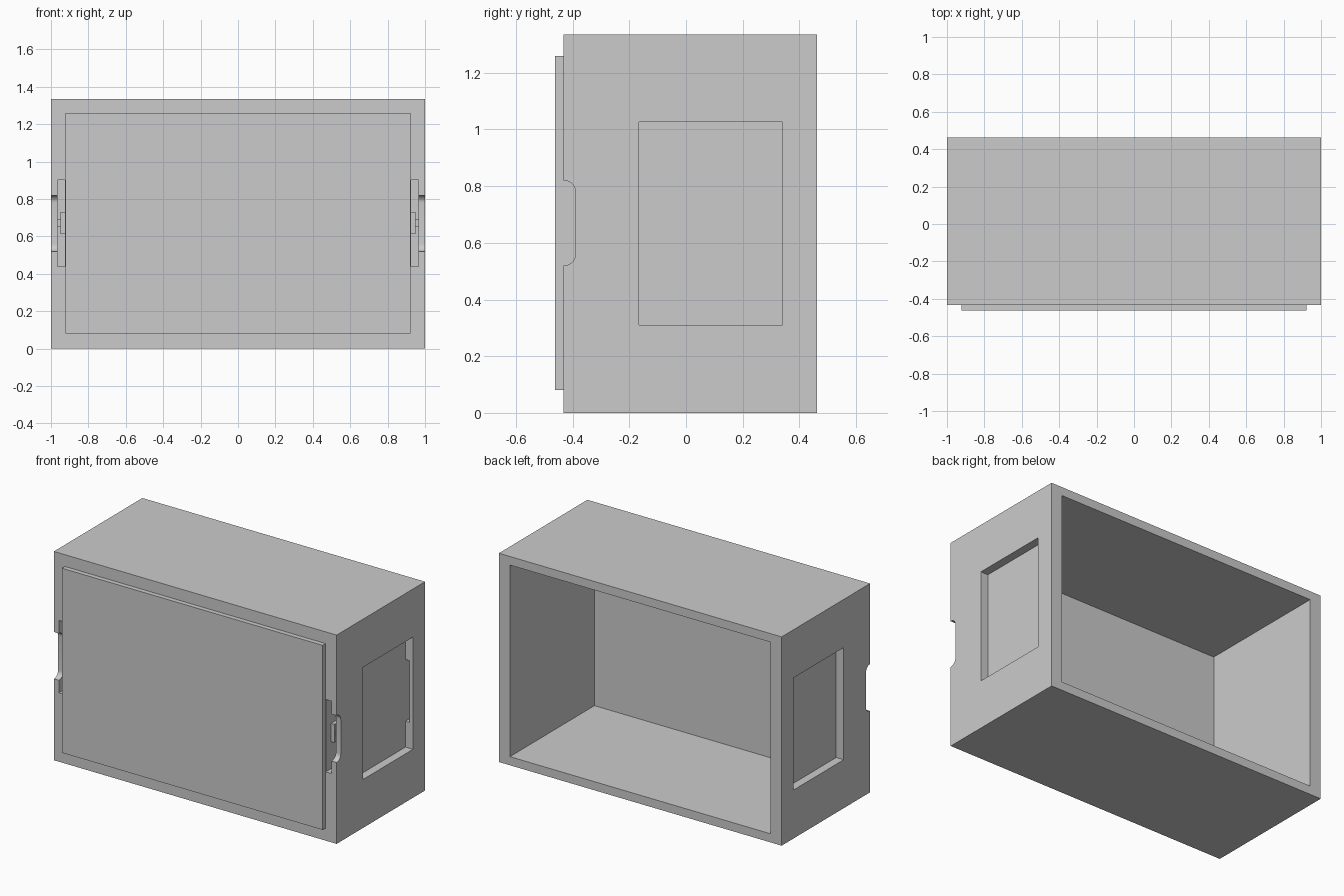
import bpy, bmesh
from mathutils import Vector

cube = bpy.data.objects.get("Cube")
if cube:
    bpy.data.objects.remove(cube, do_unlink=True)

grey = bpy.data.materials.new("plain grey")
grey.use_nodes = True
colour = (0.6, 0.6, 0.6, 1)
grey.diffuse_color = colour
grey.node_tree.nodes["Principled BSDF"].inputs["Base Color"].default_value = colour


def box(name, x, y, z, round_radius=0):
    """Box from min/max pairs; optionally rounds the two rear edges along x."""
    bm = bmesh.new()
    bmesh.ops.create_cube(bm, size=1)
    for v in bm.verts:
        v.co = Vector(r[0] if c < 0 else r[1] for r, c in zip((x, y, z), v.co))
    if round_radius:
        rear = [e for e in bm.edges if all(v.co.y == max(w.co.y for w in bm.verts) for v in e.verts)
                and abs(e.verts[0].co.x - e.verts[1].co.x) > 0.01]
        bmesh.ops.bevel(bm, geom=rear, offset=round_radius, segments=8,
                        profile=0.5, affect='EDGES')
    bmesh.ops.recalc_face_normals(bm, faces=bm.faces)
    mesh = bpy.data.meshes.new(name)
    bm.to_mesh(mesh)
    bm.free()
    mesh.materials.append(grey)
    obj = bpy.data.objects.new(name, mesh)
    bpy.context.collection.objects.link(obj)
    return obj


def carve(target, cutter):
    """Subtract the cutter and remove it."""
    mod = target.modifiers.new("cut", 'BOOLEAN')
    mod.operation = 'DIFFERENCE'
    mod.solver = 'EXACT'
    mod.object = cutter
    bpy.context.view_layer.objects.active = target
    bpy.ops.object.modifier_apply(modifier=mod.name)
    bpy.data.objects.remove(cutter, do_unlink=True)


def side_range(side, a, b):
    return sorted((side * a, side * b))


# Housing, open at the back
housing = box("housing", (-1, 1), (-0.432, 0.462), (0, 1.335))
carve(housing, box("cavity", (-0.922, 0.922), (-0.392, 0.6), (0.055, 1.28)))

for side, label in ((1, "left"), (-1, "right")):
    # Side handle recess with an undercut in its rear wall
    carve(housing, box("recess", side_range(side, 0.947, 1.1), (-0.165, 0.34), (0.31, 1.027)))
    carve(housing, box("undercut", side_range(side, 0.947, 0.975), (0.3, 0.4), (0.475, 0.87)))
    # Latch slot beside the front panel and rounded finger notch
    carve(housing, box("slot", side_range(side, 0.924, 0.965), (-0.6, -0.33), (0.44, 0.903)))
    carve(housing, box("notch", side_range(side, 0.95, 1.1), (-0.6, -0.39), (0.52, 0.82), 0.04))
    # Latch and its small pin
    box(label + "_latch", side_range(side, 0.922, 0.948), (-0.38, -0.325), (0.613, 0.73))
    box(label + "_latch_pin", side_range(side, 0.94, 0.966), (-0.37, -0.34), (0.65, 0.692))

# Raised front panel
box("front_panel", (-0.922, 0.922), (-0.462, -0.43), (0.08, 1.26))

bpy.ops.object.select_all(action='DESELECT')
housing.select_set(True)
bpy.context.view_layer.objects.active = housing
bpy.ops.object.shade_smooth_by_angle()
